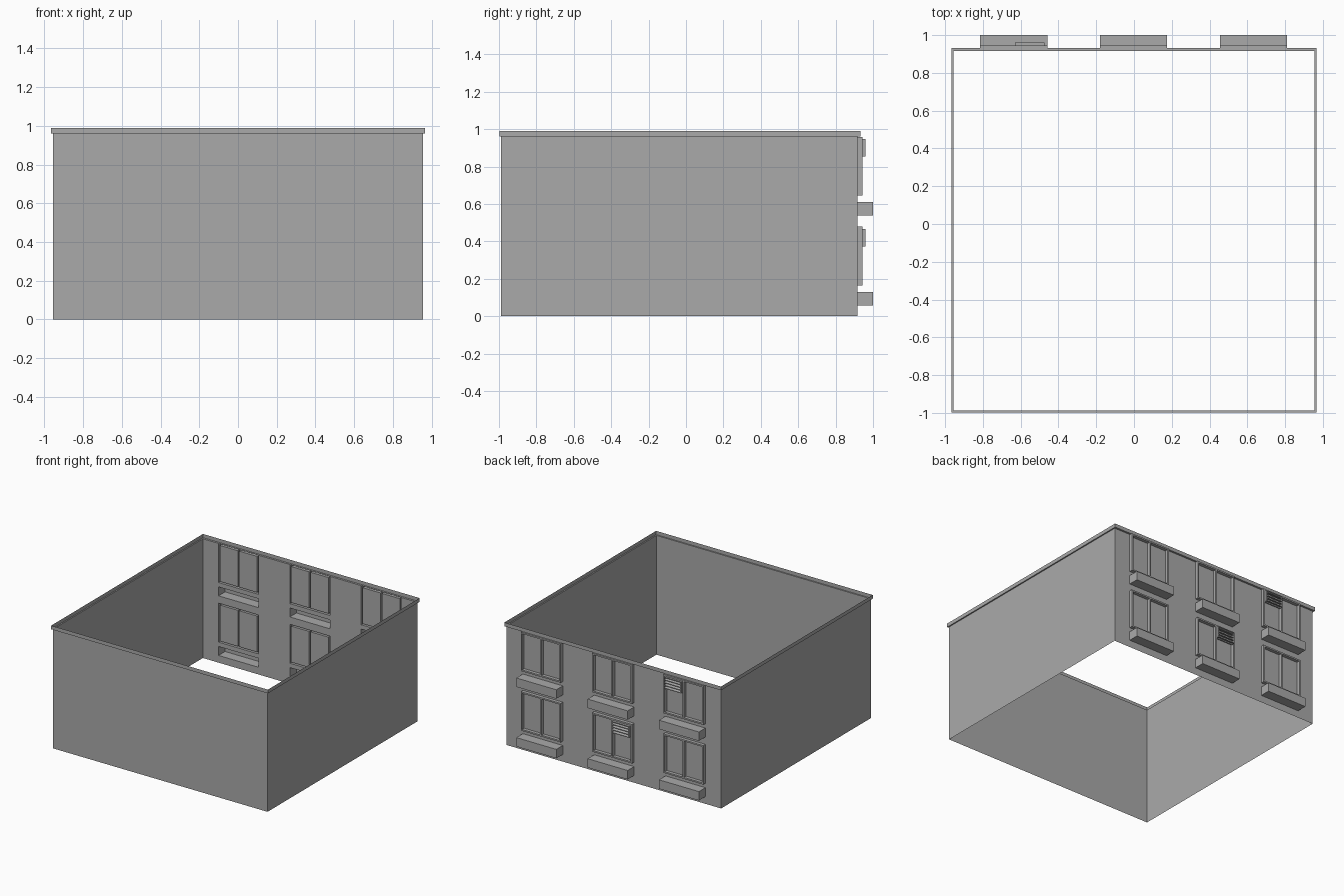
import bpy, bmesh
from mathutils import Vector

cube = bpy.data.objects.get("Cube")
if cube:
    bpy.data.objects.remove(cube, do_unlink=True)

grey = bpy.data.materials.new("plain grey")
grey.use_nodes = True
grey.diffuse_color = (0.4, 0.4, 0.4, 1)
grey.node_tree.nodes["Principled BSDF"].inputs["Base Color"].default_value = (0.4, 0.4, 0.4, 1)

W, FRONT, BACK, H, TOP = 0.955, -0.988, 0.917, 0.96, 0.99
CENTRES = (-0.637, -0.002, 0.633)
HALF = 0.178
STOREYS = (0, 0.48)
BOX_Z, WIN_Z = (0.058, 0.13), (0.165, 0.479)
BAR = 0.012


def finish(name, bm):
    mesh = bpy.data.meshes.new(name)
    bm.to_mesh(mesh)
    bm.free()
    mesh.materials.append(grey)
    obj = bpy.data.objects.new(name, mesh)
    bpy.context.collection.objects.link(obj)
    return obj


def quad(bm, *pts):
    return bm.faces.new([bm.verts.new(p) for p in pts])


def add_box(bm, lo, hi):
    lo, hi = Vector(lo), Vector(hi)
    verts = bmesh.ops.create_cube(bm, size=1)["verts"]
    for v in verts:
        v.co = (lo + hi) / 2 + v.co * (hi - lo)
    return verts


# Three plain walls, one sheet thick
bm = bmesh.new()
corners = [(-W, BACK), (-W, FRONT), (W, FRONT), (W, BACK)]
for (ax, ay), (bx, by) in zip(corners, corners[1:]):
    quad(bm, (ax, ay, 0), (bx, by, 0), (bx, by, H), (ax, ay, H))
bmesh.ops.remove_doubles(bm, verts=bm.verts, dist=1e-4)
finish("plain_walls", bm)

# Cornice: a lip stepping out from the wall top, then up
bm = bmesh.new()
rings = []
for out_x, out_f, out_b, z in ((0, 0, 0, H), (0.01, 0.01, 0.016, H), (0.01, 0.01, 0.016, TOP)):
    x, f, b = W + out_x, FRONT - out_f, BACK + out_b
    rings.append([bm.verts.new(p) for p in ((-x, f, z), (x, f, z), (x, b, z), (-x, b, z))])
for low, high in zip(rings, rings[1:]):
    for i in range(4):
        j = (i + 1) % 4
        bm.faces.new((low[i], low[j], high[j], high[i]))
finish("cornice", bm)

# Back wall: a grid sheet whose cells are pushed out as frames and planters
xs, zs = {-W, W}, {0, H}
for c in CENTRES:
    xs |= {c - HALF, c - HALF + BAR, c - BAR / 2, c + BAR / 2, c + HALF - BAR, c + HALF}
for s in STOREYS:
    zs |= {s + BOX_Z[0], s + BOX_Z[1], s + WIN_Z[0], s + WIN_Z[0] + BAR,
           s + WIN_Z[1] - BAR, s + WIN_Z[1]}
xs, zs = sorted(xs), sorted(zs)
bm = bmesh.new()
grid = [[bm.verts.new((x, BACK, z)) for z in zs] for x in xs]
frames, planters = [], []
for i in range(len(xs) - 1):
    for j in range(len(zs) - 1):
        face = bm.faces.new((grid[i][j], grid[i][j + 1], grid[i + 1][j + 1], grid[i + 1][j]))
        mx, mz = (xs[i] + xs[i + 1]) / 2, (zs[j] + zs[j + 1]) / 2
        dx = min((abs(mx - c) for c in CENTRES))
        if dx > HALF:
            continue
        for s in STOREYS:
            z = mz - s
            if BOX_Z[0] < z < BOX_Z[1]:
                planters.append(face)
            elif WIN_Z[0] < z < WIN_Z[1]:
                edge = min(z - WIN_Z[0], WIN_Z[1] - z) < BAR
                if edge or dx > HALF - BAR or dx < BAR / 2:
                    frames.append(face)
for faces, depth in ((frames, 0.027), (planters, 0.083)):
    new = bmesh.ops.extrude_face_region(bm, geom=faces)["geom"]
    moved = [g for g in new if isinstance(g, bmesh.types.BMVert)]
    bmesh.ops.translate(bm, verts=moved, vec=(0, depth, 0))
    bmesh.ops.delete(bm, geom=[f for f in faces if f.is_valid], context="FACES")
bmesh.ops.dissolve_limit(bm, angle_limit=0.01, verts=bm.verts, edges=bm.edges)
finish("back_wall_with_windows", bm)


# Louvred vents hung in the top of two window halves
def vent(name, x0, x1, z0):
    z1, y0, y1 = z0 + 0.092, BACK + 0.01, BACK + 0.043
    bm = bmesh.new()
    add_box(bm, (x0, y0, z0), (x1, y0 + 0.008, z1))
    for lo, hi in ((x0, x0 + 0.006), (x1 - 0.006, x1)):
        add_box(bm, (lo, y0, z0), (hi, y1, z1))
    add_box(bm, (x0, y0, z1 - 0.006), (x1, y1, z1))
    for k in range(4):
        z = z0 + k * 0.022
        for v in add_box(bm, (x0, y0, z), (x1, y1, z + 0.005)):
            if v.co.y < y1 - 0.01:
                v.co.z += 0.012
    finish(name, bm)


vent("upper_vent", -0.63, -0.475, 0.855)
vent("lower_vent", -0.165, -0.01, 0.373)
